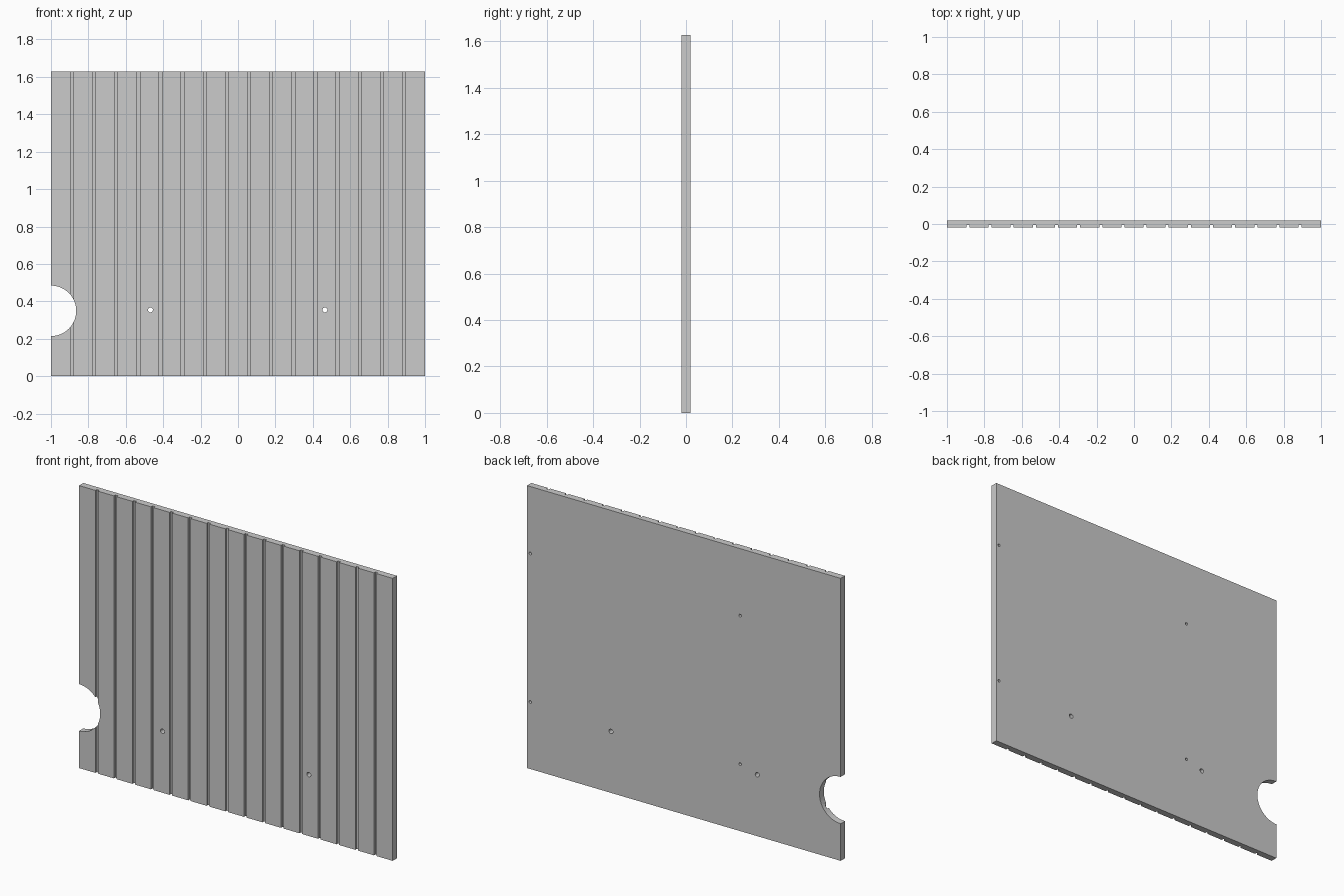
import bpy, bmesh, math
from mathutils import Matrix

if "Cube" in bpy.data.objects:
    bpy.data.objects.remove(bpy.data.objects["Cube"])

HALF_T, HEIGHT = 0.0195, 1.628
GROOVES, SPACING, GROOVE_W, GROOVE_D = 16, 0.1184, 0.016, 0.013

# Grooved board: comb-shaped plan extruded upward
plan = [(-1, HALF_T), (-1, -HALF_T)]
for i in range(GROOVES):
    x = (i - (GROOVES - 1) / 2) * SPACING
    l, r = x - GROOVE_W / 2, x + GROOVE_W / 2
    plan += [(l, -HALF_T), (l, -HALF_T + GROOVE_D), (r, -HALF_T + GROOVE_D), (r, -HALF_T)]
plan += [(1, -HALF_T), (1, HALF_T)]

bm = bmesh.new()
face = bm.faces.new([bm.verts.new((x, y, 0)) for x, y in plan])
ext = bmesh.ops.extrude_face_region(bm, geom=[face])
top = [v for v in ext["geom"] if isinstance(v, bmesh.types.BMVert)]
bmesh.ops.translate(bm, verts=top, vec=(0, 0, HEIGHT))
bmesh.ops.recalc_face_normals(bm, faces=bm.faces[:])
mesh = bpy.data.meshes.new("grooved_panel")
bm.to_mesh(mesh)
bm.free()
panel = bpy.data.objects.new("grooved_panel", mesh)
bpy.context.collection.objects.link(panel)


def add_drill(bm, x, z, radius, y0, y1, sides):
    """Cylinder along y used to cut a hole."""
    m = Matrix.Translation((x, (y0 + y1) / 2, z)) @ Matrix.Rotation(math.pi / 2, 4, "X")
    bmesh.ops.create_cone(bm, cap_ends=True, segments=sides, radius1=radius,
                          radius2=radius, depth=y1 - y0, matrix=m)


cut = bmesh.new()
# Half-round notch in the left edge
add_drill(cut, -1, 0.349, 0.135, -0.1, 0.1, 64)
# Through holes
for x in (-0.468, 0.465):
    add_drill(cut, x, 0.354, 0.013, -0.1, 0.1, 24)
# Blind screw holes in the back
for x in (0.98, -0.359):
    for z in (0.386, 1.242):
        add_drill(cut, x, z, 0.008, 0.0, 0.1, 20)
cut_mesh = bpy.data.meshes.new("hole_cutter")
cut.to_mesh(cut_mesh)
cut.free()
cutter = bpy.data.objects.new("hole_cutter", cut_mesh)
bpy.context.collection.objects.link(cutter)
cutter.hide_render = True

# Cut the holes, then remove the helper
mod = panel.modifiers.new("holes", "BOOLEAN")
mod.operation = "DIFFERENCE"
mod.solver = "EXACT"
mod.object = cutter
bpy.context.view_layer.objects.active = panel
panel.select_set(True)
bpy.ops.object.modifier_apply(modifier=mod.name)
bpy.data.objects.remove(cutter)
bpy.ops.object.shade_smooth_by_angle(angle=math.radians(30))
